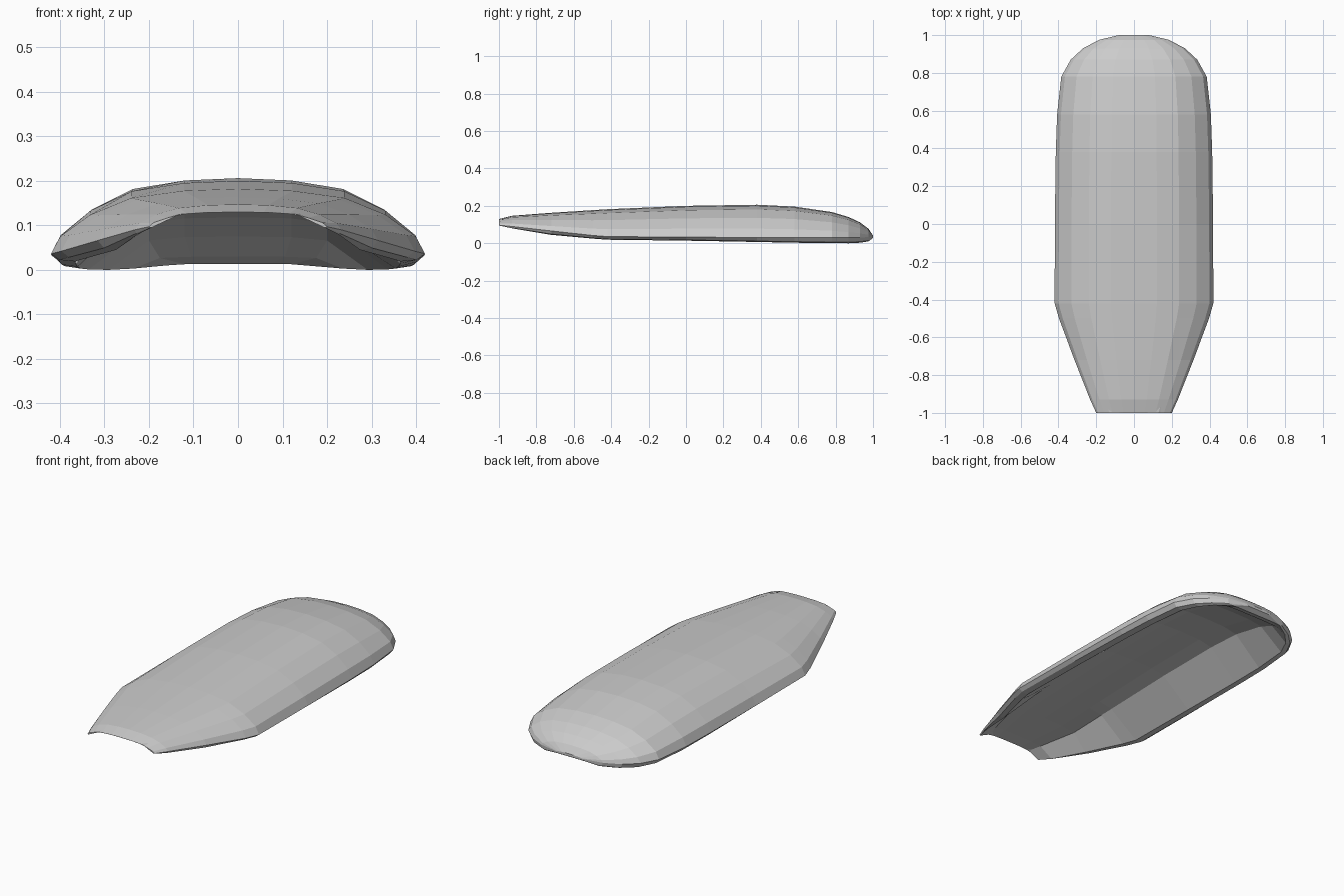
import bpy, bmesh

# Stations along the length: y, half width, top z, widest-edge z, rim bottom z, hollow ceiling z
STATIONS = [
    (-1.00, 0.20, 0.130, 0.097, 0.095, 0.129),
    (-0.93, 0.232, 0.147, 0.090, 0.080, 0.135),
    (-0.72, 0.315, 0.163, 0.066, 0.045, 0.147),
    (-0.50, 0.397, 0.177, 0.042, 0.025, 0.157),
    (-0.42, 0.42, 0.182, 0.036, 0.019, 0.160),
    (0.00, 0.419, 0.200, 0.033, 0.014, 0.174),
    (0.38, 0.414, 0.206, 0.031, 0.007, 0.176),
    (0.58, 0.407, 0.196, 0.030, 0.003, 0.164),
    (0.78, 0.385, 0.167, 0.030, 0.001, 0.118),
    (0.87, 0.335, 0.140, 0.030, 0.000, 0.075),
    (0.93, 0.270, 0.112, 0.031, 0.003, 0.030),
    (0.975, 0.185, 0.078, 0.033, 0.010, 0.013),
    (1.00, 0.080, 0.042, 0.036, 0.028, 0.028),
]

# Outer half section: fraction of half width, fraction of crown height
CROWN = [(0, 1), (0.29, 0.97), (0.57, 0.86), (0.79, 0.6), (0.95, 0.27), (1, 0)]


def section(y, w, top, edge, rim, ceiling):
    """Closed cross-section of the shell, right half then mirrored left half."""
    rim_x = 0.87 * w if y > -0.9 else 0.97 * w
    crease = min(0.20, 0.65 * w)
    depth = ceiling - rim
    half = [(f * w, edge + g * (top - edge)) for f, g in CROWN]
    half.append((0.955 * w if y > -0.9 else 0.985 * w, rim + 0.2 * (edge - rim)))
    # Hollow underside: sloped wall, then a nearly flat ceiling
    half += [(rim_x, rim), (crease, rim + 0.88 * depth),
             (0.6 * crease, rim + 0.98 * depth), (0, ceiling)]
    loop = half + [(-x, z) for x, z in reversed(half[1:-1])]
    return [(x, y, z) for x, z in loop]


# Loft the shell through all sections
bm = bmesh.new()
rings = [[bm.verts.new(p) for p in section(*s)] for s in STATIONS]
n = len(rings[0])
for a, b in zip(rings, rings[1:]):
    for i in range(n):
        j = (i + 1) % n
        bm.faces.new((a[i], a[j], b[j], b[i]))

# Thin end caps
for ring in (rings[0], rings[-1]):
    bm.faces.new(ring)
bmesh.ops.triangulate(bm, faces=[f for f in bm.faces if len(f.verts) > 4])
bmesh.ops.recalc_face_normals(bm, faces=bm.faces)

mesh = bpy.data.meshes.new("curved_shell")
bm.to_mesh(mesh)
bm.free()
shell = bpy.data.objects.new("curved_shell", mesh)
bpy.context.collection.objects.link(shell)
